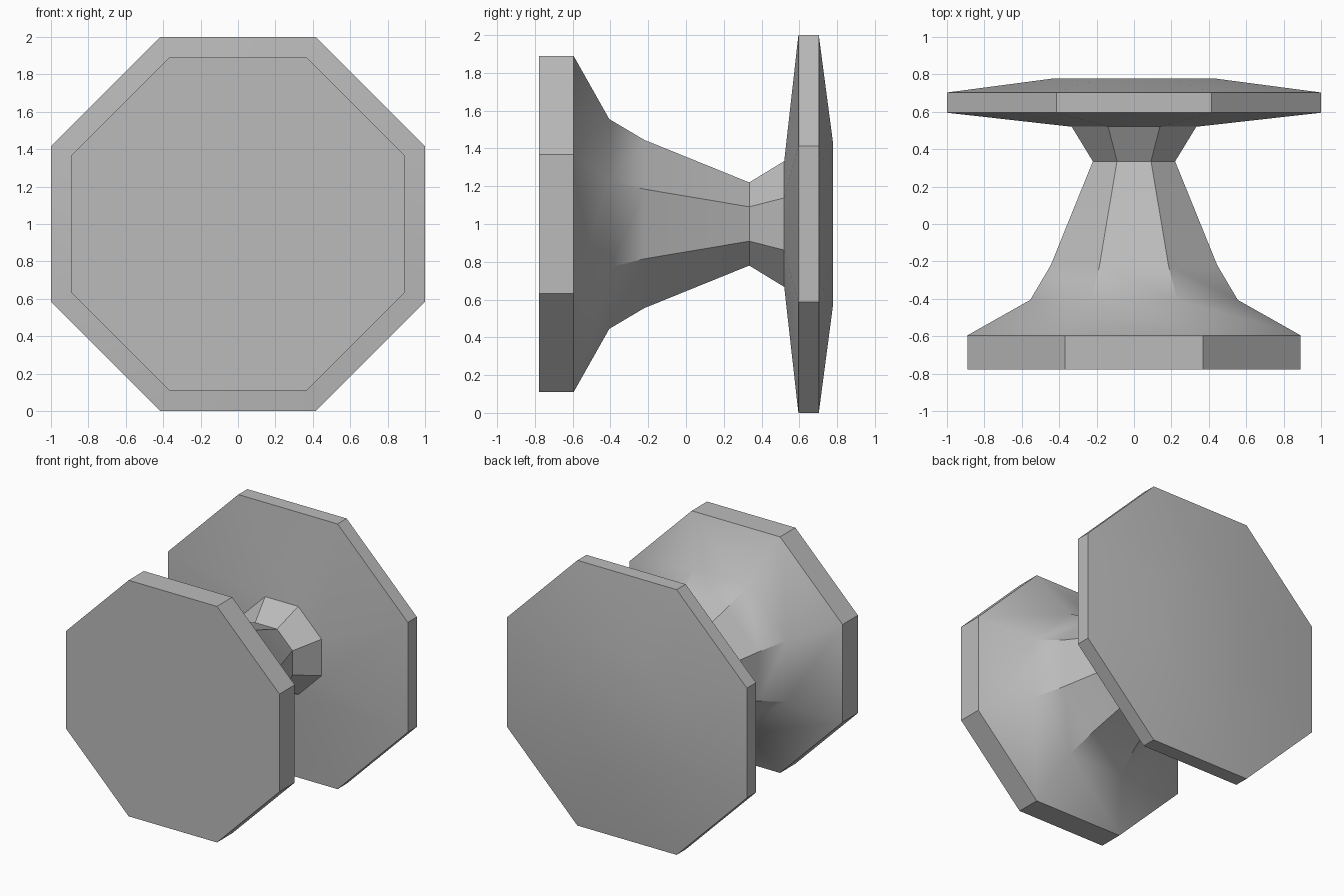
import bpy, bmesh, math

if "Cube" in bpy.data.objects:
    bpy.data.objects.remove(bpy.data.objects["Cube"])

SIDES = 8
CENTRE_Z = 1.0

grey = bpy.data.materials.new("grey")
grey.diffuse_color = (0.5, 0.5, 0.5, 1)
grey.use_nodes = True
grey.node_tree.nodes["Principled BSDF"].inputs["Base Color"].default_value = grey.diffuse_color


def lathe(name, profile, cap_front=False, cap_back=False):
    """Octagonal turning along y; profile is (y, distance to flat side)."""
    bm = bmesh.new()
    rings = []
    for y, flat in profile:
        r = flat / math.cos(math.pi / SIDES)
        ring = []
        for i in range(SIDES):
            a = 2 * math.pi * (i + 0.5) / SIDES
            ring.append(bm.verts.new((r * math.cos(a), y, CENTRE_Z + r * math.sin(a))))
        rings.append(ring)
    for a, b in zip(rings, rings[1:]):
        for i in range(SIDES):
            j = (i + 1) % SIDES
            bm.faces.new((a[i], b[i], b[j], a[j]))
    if cap_front:
        bm.faces.new(rings[0])
    if cap_back:
        bm.faces.new(rings[-1][::-1])
    mesh = bpy.data.meshes.new(name)
    bm.to_mesh(mesh)
    bm.free()
    mesh.materials.append(grey)
    obj = bpy.data.objects.new(name, mesh)
    bpy.context.collection.objects.link(obj)
    bpy.ops.object.select_all(action='DESELECT')
    obj.select_set(True)
    bpy.context.view_layer.objects.active = obj
    bpy.ops.object.shade_smooth_by_angle(angle=math.radians(35))
    return obj


# Front plate flaring into the tapered stem
lathe("plate_and_stem", [(-0.777, 0.89), (-0.595, 0.89), (-0.406, 0.555),
                         (-0.22, 0.445), (0.335, 0.22), (0.52, 0.333)],
      cap_front=True)

# Wide back disc with bevelled faces
lathe("back_disc", [(0.52, 0.333), (0.595, 1.0), (0.703, 1.0), (0.777, 0.44)],
      cap_back=True)
